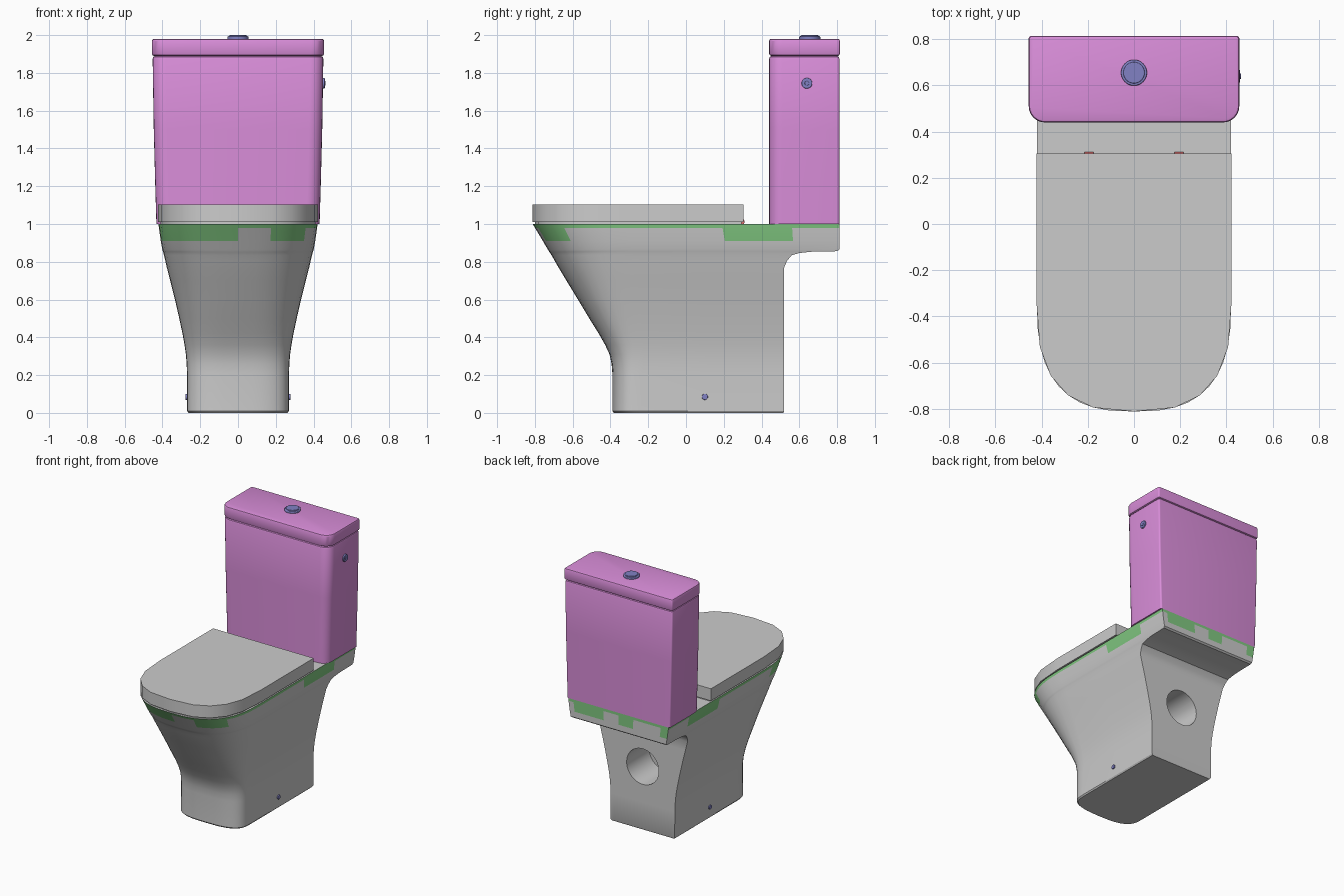
import bpy, bmesh
from math import sin, cos, pi, radians

if "Cube" in bpy.data.objects:
    bpy.data.objects.remove(bpy.data.objects["Cube"])


def material(name, rgb):
    m = bpy.data.materials.new(name)
    m.diffuse_color = (*rgb, 1)
    m.use_nodes = True
    m.node_tree.nodes["Principled BSDF"].inputs["Base Color"].default_value = m.diffuse_color
    return m


pink = material("pink", (0.70, 0.27, 0.70))
green = material("green", (0.22, 0.58, 0.22))
blue = material("blue", (0.22, 0.22, 0.55))
red = material("red", (0.7, 0.15, 0.15))


def smooth(ob, angle=30):
    bpy.ops.object.select_all(action='DESELECT')
    ob.select_set(True)
    bpy.context.view_layer.objects.active = ob
    bpy.ops.object.shade_smooth_by_angle(angle=radians(angle))


def loft(name, rings, mats=(), pick=None):
    """Skin a stack of equal-length rings and cap both ends."""
    bm = bmesh.new()
    vs = [[bm.verts.new(p) for p in r] for r in rings]
    n = len(vs[0])
    for a, b in zip(vs, vs[1:]):
        for i in range(n):
            j = (i + 1) % n
            f = bm.faces.new((a[i], a[j], b[j], b[i]))
            if pick and pick(f.calc_center_median()):
                f.material_index = 1
    bm.faces.new(vs[0][::-1])
    bm.faces.new(vs[-1])
    bmesh.ops.recalc_face_normals(bm, faces=bm.faces[:])
    me = bpy.data.meshes.new(name)
    bm.to_mesh(me)
    bm.free()
    ob = bpy.data.objects.new(name, me)
    bpy.context.collection.objects.link(ob)
    for m in mats:
        me.materials.append(m)
    smooth(ob)
    return ob


def d_ring(z, w, yf, yb, depth, n=2.7, seg=20):
    """D-shaped outline: straight back and sides, superelliptic front."""
    yc = yf + depth
    pts = [(w * t, yb) for t in (1, 0.9, 0.3, 0, -0.3, -0.85)]
    pts += [(-w, yc + (yb - yc) * t) for t in (1, 0.78, 0.456)]
    for i in range(seg + 1):
        a = pi * i / seg
        c, s = cos(a), max(sin(a), 0)
        x = -w * abs(c) ** (2 / n) * (1 if c > 0 else -1)
        pts.append((x if abs(c) > 1e-6 else 0, yc - depth * (s if s > 1e-6 else 0) ** (2 / n)))
    pts += [(w, yc + (yb - yc) * t) for t in (0.456, 0.78)]
    return [(x, y, z) for x, y in pts]


def box_ring(z, w, yf, yb, r=0.07, rb=0.012, inset=0):
    """Rectangle with large front corner radii and small rear ones."""
    w, yf, yb = w - inset, yf + inset, yb - inset
    pts = []
    for cx, cy, rad, a0 in ((w, yb, rb, 0), (-w, yb, rb, 90), (-w, yf, r, 180), (w, yf, r, 270)):
        sx = 1 if cx > 0 else -1
        sy = -1 if rad == r else 1
        for k in range(7):
            a = radians(a0 + 15 * k)
            pts.append((cx - sx * rad + rad * cos(a), cy - sy * rad + rad * sin(a), z))
    return pts


def cylinder(name, r, h, loc, rot=(0, 0, 0), mat=None, bevel=0, verts=32):
    bpy.ops.mesh.primitive_cylinder_add(vertices=verts, radius=r, depth=h, location=loc, rotation=rot)
    ob = bpy.context.object
    ob.name = name
    if mat:
        ob.data.materials.append(mat)
    if bevel:
        m = ob.modifiers.new("bevel", 'BEVEL')
        m.width, m.segments = bevel, 3
    smooth(ob)
    return ob


def green_patch(c):
    if c.z < 0.9:
        return False
    if c.z > 0.985:
        return True
    if c.y > 0.8:
        return 0.12 < c.x < 0.38 or -0.12 < c.x < 0 or c.x < -0.36
    if c.y < -0.4:
        return c.x < 0 or 0.17 < c.x < 0.34
    return 0.19 < c.y < 0.56 and abs(c.x) > 0.3


# Pedestal: z, half width, front y, back y, front curve depth, exponent
levels = [
    (0, .262, -.382, .515, .15, 3), (.01, .269, -.39, .52, .15, 3),
    (.21, .27, -.39, .52, .16, 3), (.26, .272, -.394, .52, .17, 3),
    (.31, .276, -.405, .52, .18, 2.95), (.36, .283, -.428, .52, .20, 2.9),
    (.42, .294, -.462, .52, .23, 2.85), (.5, .311, -.512, .52, .27, 2.8),
    (.6, .334, -.572, .52, .32, 2.75), (.7, .359, -.633, .52, .37, 2.7),
    (.77, .377, -.675, .52, .405, 2.7), (.805, .385, -.695, .535, .42, 2.7),
    (.835, .392, -.712, .56, .43, 2.7), (.846, .395, -.719, .60, .44, 2.7),
    (.853, .397, -.724, .66, .44, 2.7), (.856, .398, -.726, .80, .44, 2.7),
    (.866, .401, -.732, .812, .445, 2.7), (.91, .409, -.758, .812, .455, 2.7),
    (.98, .419, -.80, .812, .475, 2.7), (1.0, .421, -.812, .812, .48, 2.7)]
grey = material("grey", (0.8, 0.8, 0.8))
pedestal = loft("pedestal", [d_ring(*l) for l in levels], (grey, green), green_patch)

# Waste outlet hole in the back of the pedestal
cutter = cylinder("outlet_cutter", 0.135, 0.5, (0, 0.5, 0.48), (pi / 2, 0, 0), grey, verts=48)
cutter.hide_render = True
mod = pedestal.modifiers.new("outlet", 'BOOLEAN')
mod.object, mod.operation, mod.solver = cutter, 'DIFFERENCE', 'EXACT'
bpy.context.view_layer.objects.active = pedestal
bpy.ops.object.modifier_apply(modifier="outlet")
bpy.data.objects.remove(cutter)
smooth(pedestal)

# Closed seat lid with a thin shadow gap below it
loft("seat_lid", [d_ring(z, .423, -.812, .305, .48, seg=10) for z in (1.01, 1.102)])
loft("seat_gap", [d_ring(z, .41, -.80, .295, .47, seg=10) for z in (1.0, 1.01)])

# Cistern and its lid, edges softened by small inset rings
loft("cistern", [box_ring(1.0, .432, .44, .812), box_ring(1.2, .438, .44, .812),
                 box_ring(1.5, .446, .44, .812), box_ring(1.875, .452, .44, .812),
                 box_ring(1.884, .452, .44, .812, inset=.003),
                 box_ring(1.888, .452, .44, .812, inset=.01),
                 box_ring(1.897, .452, .44, .812, inset=.01)], (pink,))
loft("cistern_lid", [box_ring(z, .456, .44, .815, inset=i) for z, i in
                     ((1.89, .01), (1.894, .003), (1.902, 0), (1.97, 0), (1.977, .003), (1.98, .01))], (pink,))

# Flush button: collar and raised centre
cylinder("button_collar", .056, .022, (0, .655, 1.983), mat=blue, bevel=.005, verts=48)
cylinder("button_centre", .046, .025, (0, .655, 1.9875), mat=blue, bevel=.004, verts=48)

# Water inlet on the right side of the cistern
side = (0, pi / 2, 0)
cylinder("inlet_collar", .028, .03, (.445, .64, 1.745), side, blue, .004)
cylinder("inlet_centre", .012, .034, (.446, .64, 1.745), side, blue, .002)

# Floor bolts and seat hinges on both sides
for s, n in ((-1, "left"), (1, "right")):
    cylinder("floor_bolt_" + n, .016, .03, (s * .263, .10, .085), side, blue, .003, 24)
    cylinder("hinge_" + n, .014, .04, (s * .195, .297, 1.012), side, red, 0, 16)
